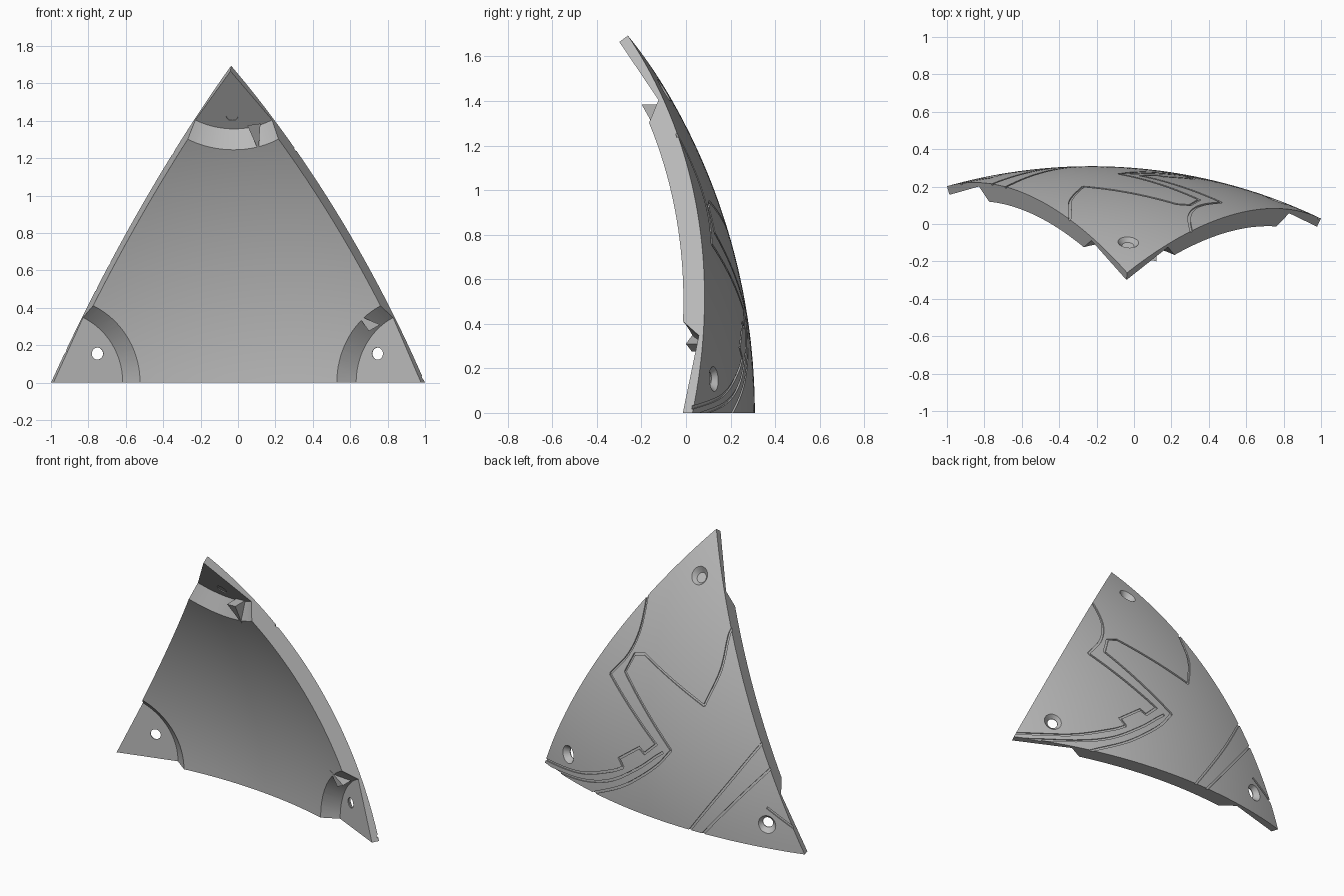
import bpy, bmesh, math
from mathutils import Vector

if "Cube" in bpy.data.objects:
    bpy.data.objects.remove(bpy.data.objects["Cube"], do_unlink=True)

# Dome sphere: shared centre, outer and inner radius
CENTRE = Vector((-0.229, -2.526, 0))
R_OUT, R_IN, R_PAD = 2.835, 2.732, 2.787
CORNERS = [(Vector(p) - CENTRE).normalized() for p in
           ((-1, 0.203, 0), (1, 0.03, 0), (-0.037, -0.262, 1.693))]

grey = bpy.data.materials.new("plain grey")
grey.use_nodes = True
grey.diffuse_color = (0.5, 0.5, 0.5, 1)
grey.node_tree.nodes["Principled BSDF"].inputs["Base Color"].default_value = (0.5, 0.5, 0.5, 1)


def on_dome(x, z, r=R_OUT):
    """Point of the sphere of radius r seen at x, z from the front."""
    y = math.sqrt(r * r - (x - CENTRE.x) ** 2 - z * z)
    return Vector((x, CENTRE.y + y, z))


def make_object(name, bm):
    bmesh.ops.recalc_face_normals(bm, faces=bm.faces)
    mesh = bpy.data.meshes.new(name)
    bm.to_mesh(mesh)
    bm.free()
    mesh.materials.append(grey)
    obj = bpy.data.objects.new(name, mesh)
    bpy.context.collection.objects.link(obj)
    return obj


def spherical_panel(n=40):
    """Thick triangle between three great circles."""
    bm = bmesh.new()
    a, b, c = CORNERS
    layers = []
    for r in (R_OUT, R_IN):
        layers.append({(i, j): bm.verts.new(CENTRE + r * (a * (n - i - j) + b * i + c * j).normalized())
                       for i in range(n + 1) for j in range(n + 1 - i)})
    for v in layers:
        for i in range(n):
            for j in range(n - i):
                bm.faces.new((v[i, j], v[i + 1, j], v[i, j + 1]))
                if i + j < n - 1:
                    bm.faces.new((v[i + 1, j], v[i + 1, j + 1], v[i, j + 1]))
    rim = ([(i, 0) for i in range(n)] + [(n - j, j) for j in range(n)]
           + [(0, n - j) for j in range(n)])
    top, low = layers
    for p, q in zip(rim, rim[1:] + rim[:1]):
        bm.faces.new((top[p], top[q], low[q], low[p]))
    return make_object("dome_panel", bm)


def cone_cutter(base, axis, r_base, r_top, height, sides):
    """Cone from base along axis."""
    bm = bmesh.new()
    bmesh.ops.create_cone(bm, cap_ends=True, segments=sides, radius1=r_base,
                          radius2=r_top, depth=height)
    bmesh.ops.translate(bm, verts=bm.verts, vec=(0, 0, height / 2))
    bm.transform(axis.to_track_quat('Z', 'Y').to_matrix().to_4x4())
    bmesh.ops.translate(bm, verts=bm.verts, vec=base)
    return make_object("cutter", bm)


def smooth_path(pts, steps=6):
    """Catmull-Rom curve through 2D points."""
    p = [Vector(q) for q in pts]
    p = [2 * p[0] - p[1]] + p + [2 * p[-1] - p[-2]]
    out = []
    for k in range(1, len(p) - 2):
        for s in range(steps):
            t = s / steps
            out.append(0.5 * (2 * p[k] + (p[k + 1] - p[k - 1]) * t
                       + (2 * p[k - 1] - 5 * p[k] + 4 * p[k + 1] - p[k + 2]) * t ** 2
                       + (3 * p[k] - p[k - 1] - 3 * p[k + 1] + p[k + 2]) * t ** 3))
    return out + [p[-2]]


def straight_path(pts, steps=6):
    p = [Vector(q) for q in pts]
    return [a.lerp(b, s / steps) for a, b in zip(p, p[1:]) for s in range(steps)] + [p[-1]]


def groove_cutter(path, width=0.014, depth=0.008):
    """Square strip that follows a path on the outside."""
    pts = [on_dome(q.x, q.y) for q in path]
    bm = bmesh.new()
    rings = []
    for k, p in enumerate(pts):
        up = (p - CENTRE).normalized()
        t_in = (p - pts[max(k - 1, 0)]).normalized()
        t_out = (pts[min(k + 1, len(pts) - 1)] - p).normalized()
        tangent = (t_in + t_out).normalized()
        side = up.cross(tangent).normalized()
        ref = t_out if t_out.length > 0 else t_in
        side *= width / 2 / max(0.5, tangent.dot(ref))
        low, high = p - up * depth, p + up * 0.02
        rings.append([bm.verts.new(v) for v in (low - side, low + side, high + side, high - side)])
    for a, b in zip(rings, rings[1:]):
        for m in range(4):
            bm.faces.new((a[m], a[(m + 1) % 4], b[(m + 1) % 4], b[m]))
    bm.faces.new(rings[0])
    bm.faces.new(rings[-1])
    return make_object("cutter", bm)


def cut(target, cutter):
    """Subtract the cutter and discard it."""
    mod = target.modifiers.new("cut", 'BOOLEAN')
    mod.operation, mod.solver, mod.object = 'DIFFERENCE', 'EXACT', cutter
    dg = bpy.context.evaluated_depsgraph_get()
    mesh = bpy.data.meshes.new_from_object(target.evaluated_get(dg))
    target.modifiers.clear()
    target.data = mesh
    bpy.data.objects.remove(cutter, do_unlink=True)


panel = spherical_panel()

# Flat thin pads with a sloped step at the three corners
for d in CORNERS:
    cut(panel, cone_cutter(CENTRE + d * R_PAD, -d, 0.385, 0.535, 0.2, 96))

# Countersunk screw holes
for d, (x, z) in zip(CORNERS, ((-0.76, 0.155), (0.76, 0.155), (-0.03, 1.445))):
    p = on_dome(x, z)
    cut(panel, cone_cutter(p - d * 0.1, d, 0.032, 0.032, 0.2, 32))
    cut(panel, cone_cutter(p - d * 0.028, d, 0.032, 0.075, 0.05, 32))

# Engraved panel lines on the outside
curves = [
    [(0.33, 1.29), (0.306, 1.245), (0.298, 1.064), (0.351, 0.905), (0.467, 0.757)],
    [(0.277, 0.247), (0.391, 0.184), (0.657, 0.08), (1.02, 0.02)],
    [(-0.39, 1.26), (-0.342, 1.214), (-0.34, 1.0), (-0.271, 0.776)],
    [(-0.08, 0.458), (0.035, 0.32), (0.262, 0.138), (0.5, 0.01), (0.56, -0.02)],
    [(-0.02, 0.43), (0.03, 0.39), (0.17, 0.27), (0.38, 0.13), (0.62, 0.045), (0.95, -0.01)],
    [(-0.72, 0.67), (-0.677, 0.625), (-0.5, 0.36), (-0.245, 0), (-0.23, -0.03)],
    [(-0.8, 0.55), (-0.76, 0.5), (-0.58, 0.29), (-0.338, 0), (-0.32, -0.03)],
]
lines = [
    [(0.467, 0.757), (0.036, 0.463), (0.12, 0.382), (0.162, 0.407), (0.315, 0.292), (0.277, 0.247)],
    [(-0.271, 0.776), (0.228, 0.948), (0.3, 0.925), (0.349, 0.807), (-0.08, 0.458)],
    [(-0.758, 0.259), (-0.93, 0.16)],
]
for pts in curves:
    cut(panel, groove_cutter(smooth_path(pts)))
for pts in lines:
    cut(panel, groove_cutter(straight_path(pts)))


# Small locating wedges on two of the steps
def wedge(name, pts):
    bm = bmesh.new()
    inner = [bm.verts.new(on_dome(x, z, R_IN - 0.002)) for x, z in pts]
    outer = [bm.verts.new(on_dome(x, z, R_PAD + 0.03)) for x, z in pts]
    bm.faces.new(inner)
    bm.faces.new(outer)
    for m in range(3):
        n = (m + 1) % 3
        bm.faces.new((inner[m], inner[n], outer[n], outer[m]))
    make_object(name, bm)


wedge("top_wedge", [(0.05, 1.375), (0.12, 1.385), (0.11, 1.24)])
wedge("left_wedge", [(0.70, 0.275), (0.76, 0.31), (0.64, 0.36)])

# Smooth dome, sharp edges
bpy.ops.object.select_all(action='DESELECT')
panel.select_set(True)
bpy.context.view_layer.objects.active = panel
bpy.ops.object.shade_smooth_by_angle(angle=math.radians(25))
